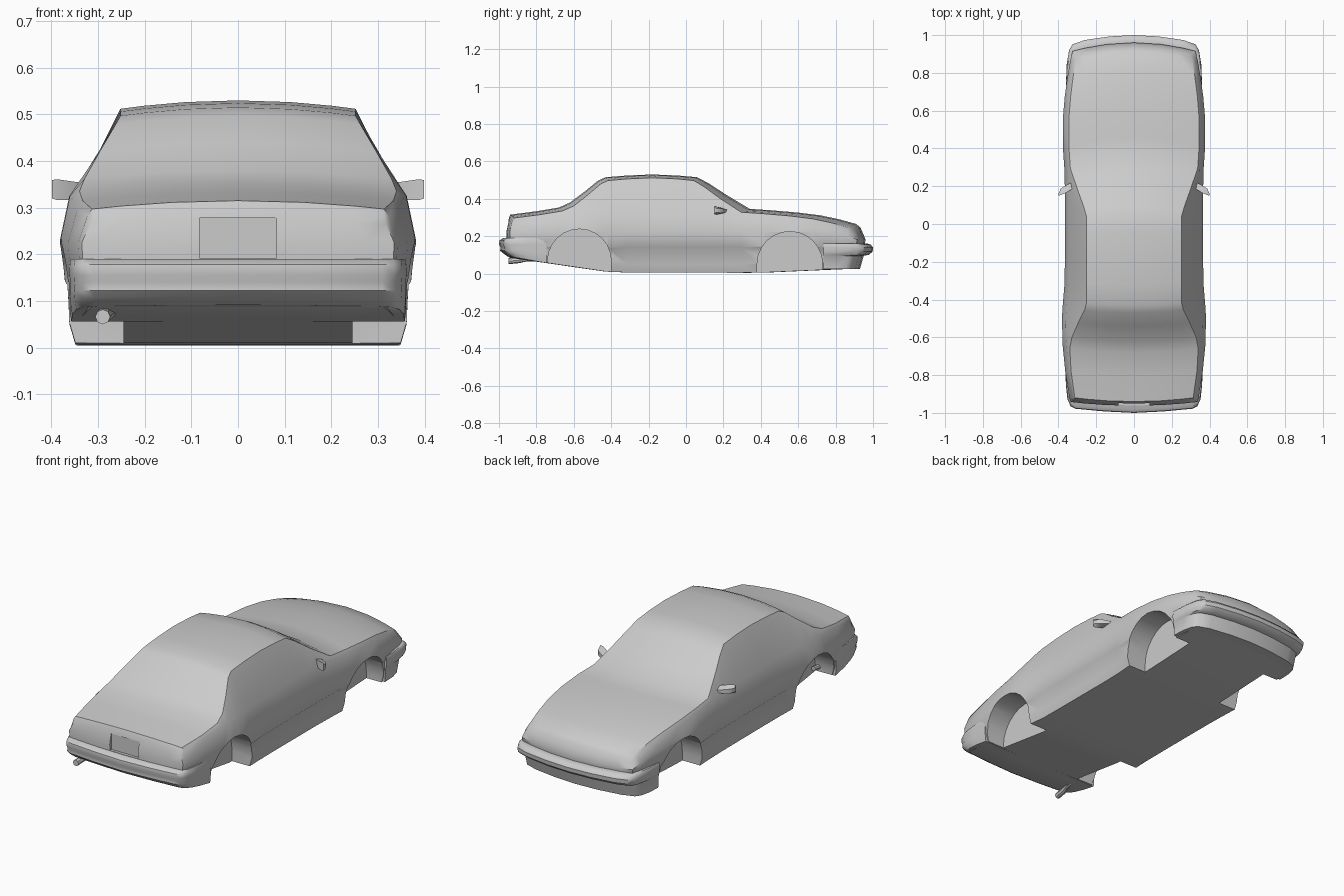
import bpy, bmesh, math
from mathutils import Vector

cube = bpy.data.objects.get("Cube")
if cube:
    bpy.data.objects.remove(cube)

paint = bpy.data.materials.new("grey_paint")
paint.use_nodes = True
GREY = (0.6, 0.6, 0.6, 1)
paint.diffuse_color = GREY
paint.node_tree.nodes["Principled BSDF"].inputs["Base Color"].default_value = GREY


def make(name, verts, faces):
    mesh = bpy.data.meshes.new(name)
    mesh.from_pydata(verts, [], faces)
    bm = bmesh.new()
    bm.from_mesh(mesh)
    bmesh.ops.recalc_face_normals(bm, faces=bm.faces)
    bm.to_mesh(mesh)
    bm.free()
    mesh.materials.append(paint)
    obj = bpy.data.objects.new(name, mesh)
    bpy.context.collection.objects.link(obj)
    return obj


def select(obj):
    bpy.ops.object.select_all(action='DESELECT')
    obj.select_set(True)
    bpy.context.view_layer.objects.active = obj


def smooth(obj, degrees=38):
    select(obj)
    bpy.ops.object.shade_smooth_by_angle(angle=math.radians(degrees))


def loft(name, rings):
    """Skin a list of closed rings and cap both ends."""
    n = len(rings[0])
    faces = [(k * n + i, k * n + (i + 1) % n, (k + 1) * n + (i + 1) % n, (k + 1) * n + i)
             for k in range(len(rings) - 1) for i in range(n)]
    faces += [tuple(range(n)), tuple(range((len(rings) - 1) * n, len(rings) * n))]
    return make(name, [p for r in rings for p in r], faces)


def cut(target, cutter):
    cutter.hide_render = True
    mod = target.modifiers.new("cut", 'BOOLEAN')
    mod.operation, mod.solver, mod.object = 'DIFFERENCE', 'EXACT', cutter
    select(target)
    bpy.ops.object.modifier_apply(modifier=mod.name)
    bpy.data.objects.remove(cutter)


def interp(table, y):
    for (a, va), (b, vb) in zip(table, table[1:]):
        if y <= b:
            t = max(0, (y - a) / (b - a))
            return va + (vb - va) * t
    return table[-1][1]


# Body outlines along the length: top line, half width, underside
TOP = [(-.97, .3), (-.94, .315), (-.8, .333), (-.68, .353), (-.62, .38), (-.54, .44),
       (-.47, .497), (-.43, .515), (-.32, .524), (-.18, .53), (-.04, .524), (.06, .515),
       (.12, .483), (.22, .418), (.34, .346), (.46, .338), (.6, .326), (.72, .311),
       (.82, .29), (.91, .265), (.965, .245)]
WAIST = [(-.97, .335), (-.9, .352), (-.75, .37), (-.58, .385), (-.45, .378), (-.3, .366),
         (.3, .366), (.5, .38), (.6, .377), (.75, .364), (.9, .34), (.965, .325)]
FLOOR = [(-.97, .088), (-.74, .055), (-.4, .006), (.4, .004), (.95, .028)]
COLS = (-1, -.8, -.45, 0, .45, .8, 1)
ROWS = 7
STATIONS = [y for y, z in TOP]
LAST = len(STATIONS) - 1


def body_point(s, r, c):
    y, f = STATIONS[s], COLS[c]
    zt, w, zb = interp(TOP, y), interp(WAIST, y), interp(FLOOR, y)
    cabin = min(1, max(0, (zt - .345) / .17))
    shoulder = min(.325, zt - .034)
    half = w * .915 * (1 - cabin) + .252 * cabin
    z, x = [(zb, w * .93), (zb + .045, w * .965), (.135, w * .972), (.141, w * .985),
            (min(.225, shoulder - .03), w), (shoulder, w * .945), (zt, half)][r]
    if r == ROWS - 1:
        z -= .018 * f * f
    # plan curvature and leaning end panels
    bow = -.045 * min(1, max(0, (y + .1) / .4)) + .02 * min(1, max(0, (-y - .2) / .4))
    y += bow * f * f
    if s == LAST:
        y -= .42 * abs(z - .17)
    if s == 0:
        y += .22 * abs(z - .19)
    return (x * f, y, z)


# Body shell: rings along the car plus gridded end panels
verts, index, faces = [], {}, []


def vid(*key):
    if key not in index:
        index[key] = len(verts)
        verts.append(body_point(*key))
    return index[key]


right = len(COLS) - 1
ring = ([(0, c) for c in range(right)] + [(r, right) for r in range(ROWS - 1)]
        + [(ROWS - 1, c) for c in range(right, 0, -1)] + [(r, 0) for r in range(ROWS - 1, 0, -1)])
for s in range(LAST):
    for a, b in zip(ring, ring[1:] + ring[:1]):
        faces.append((vid(s, *a), vid(s, *b), vid(s + 1, *b), vid(s + 1, *a)))
for s in (0, LAST):
    for r in range(ROWS - 1):
        for c in range(right):
            faces.append((vid(s, r, c), vid(s, r, c + 1), vid(s, r + 1, c + 1), vid(s, r + 1, c)))
body = make("body", verts, faces)

# Wheel arches
for cy, cz, rad in ((-.57, .068, .17), (.555, .05, .175)):
    arc = [(cy + rad * math.cos(math.pi * i / 12), cz + rad * math.sin(math.pi * i / 12))
           for i in range(13)]
    arc += [(cy - rad, -.1), (cy + rad, -.1)]
    for side in (-1, 1):
        cut(body, loft("arch_cutter", [[(side * x, y, z) for y, z in arc] for x in (.245, .5)]))

# Recess for the plate
cut(body, loft("plate_cutter", [[(x, y, z) for x, z in
    ((-.083, .192), (.083, .192), (.083, .278), (-.083, .278))] for y in (-1.1, -.945)]))
smooth(body)


def bumper(name, path, profile, rise):
    """Stack of wrap-round outlines; each profile row is (height, inset)."""
    outline = path + [(-x, y) for x, y in reversed(path[:-1])]
    start = abs(path[0][1])
    sign = 1 if path[0][1] > 0 else -1
    rings = []
    for k, (z, inset) in enumerate(profile):
        lift = rise if k < 2 else 0
        rings.append([(x * (1 - inset * .35), y - sign * inset * min(1, (abs(y) - start) * 5),
                       z + lift * (abs(y) - start)) for x, y in outline])
    smooth(loft(name, rings))


bumper("front_bumper",
       [(.36, .735), (.357, .84), (.344, .92), (.325, .952), (.26, .974), (.13, .993), (0, 1)],
       [(.025, .07), (.095, .05), (.1, .022), (.118, .002), (.14, 0), (.155, .012), (.16, .03)], 0)
bumper("rear_bumper",
       [(.363, -.745), (.361, -.85), (.352, -.93), (.335, -.965), (.31, -.978), (.16, -.992), (0, -1)],
       [(.056, .045), (.075, .02), (.122, .006), (.14, .008), (.155, 0), (.178, .003), (.19, .022)], .14)

# Door mirrors
for side, label in ((1, "left"), (-1, "right")):
    sections = [(.325, .205, .035, .325, .352), (.36, .185, .04, .316, .357),
                (.388, .17, .034, .316, .361), (.399, .156, .012, .32, .359)]
    rings = [[(side * x, y - d / 2, lo), (side * x, y + d / 2, lo + .008),
              (side * x, y + d / 2, hi - .012), (side * x, y - d / 2, hi)]
             for x, y, d, lo, hi in sections]
    smooth(loft(label + "_mirror", rings))

# Exhaust pipe with a downturned tip
rings = []
for p, rad in (((-.26, -.7, .085), .012), ((-.275, -.86, .075), .012),
               ((-.285, -.89, .072), .016), ((-.29, -.95, .066), .016)):
    rings.append([Vector(p) + Vector((rad * math.cos(i * math.pi / 4), 0,
                  rad * math.sin(i * math.pi / 4))) for i in range(8)])
smooth(loft("exhaust_pipe", rings))
